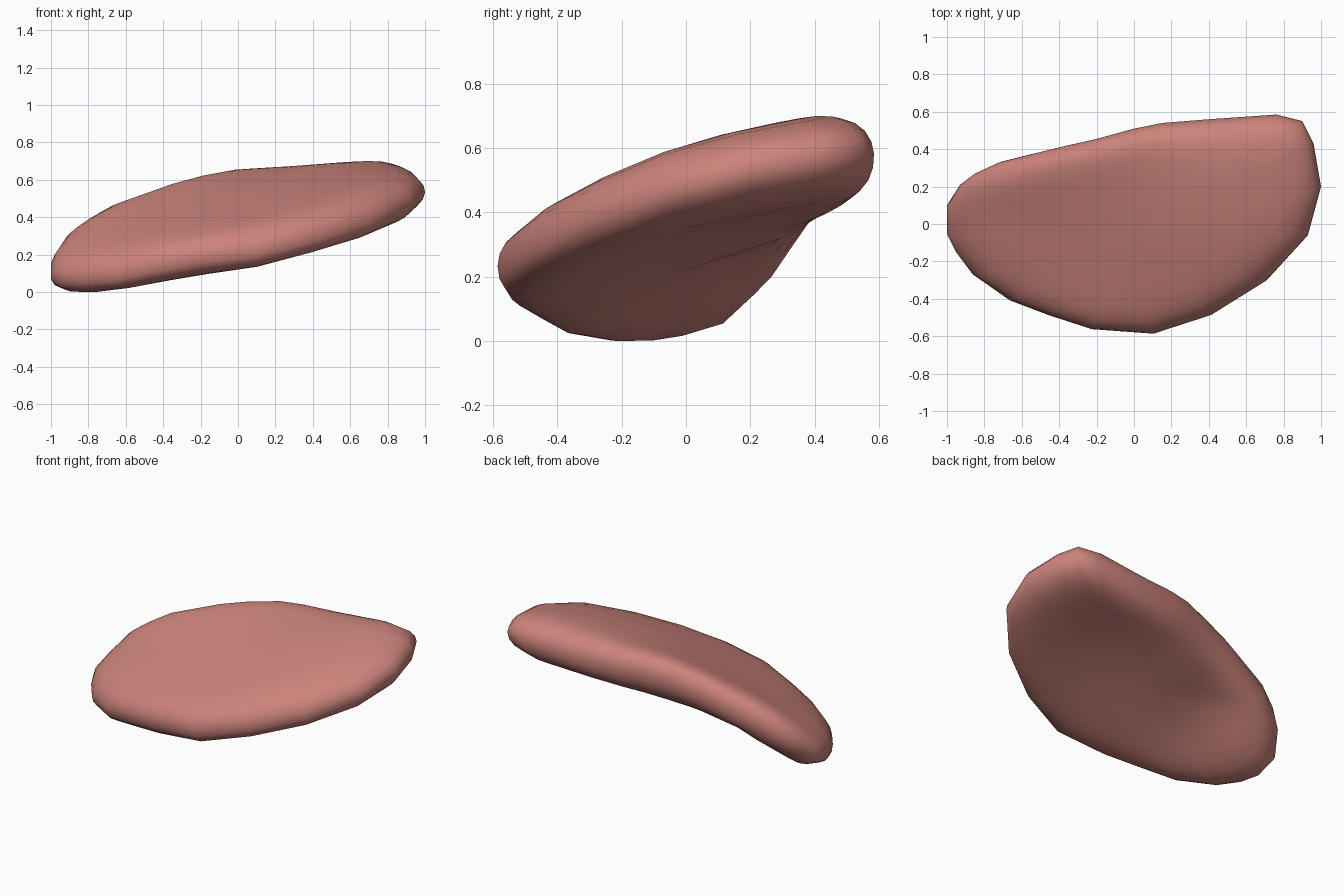
import bpy, bmesh, math
from mathutils import Vector

old = bpy.data.objects.get("Cube")
if old:
    bpy.data.objects.remove(old, do_unlink=True)

# Rim of the slab: x, y and mid-height, counter-clockwise from the left tip
RIM = [(-1, -.04, .105), (-.95, -.14, .085), (-.86, -.26, .08), (-.66, -.4, .1),
       (-.45, -.48, .145), (-.22, -.555, .19), (.11, -.58, .23), (.42, -.48, .31),
       (.71, -.3, .4), (.93, -.06, .5), (1, .2, .57), (.96, .43, .61),
       (.9, .55, .63), (.76, .585, .62), (.4, .56, .605), (.15, .54, .605),
       (0, .51, .605), (-.2, .455, .575), (-.4, .41, .52), (-.72, .33, .4),
       (-.85, .27, .32), (-.93, .21, .26), (-1, .1, .15)]
HALF = .138
LEAN = .6
RINGS = 10


def mid_height(x, y):
    """Tilted sheet drooping toward the left end."""
    return .425 + .2 * x + .36 * y - .135 * x * x - .1 * x * y - .16 * y * y


def offset(x, y, side):
    """Half-thickness vector leaning along the normal, thinner under the front."""
    slope_x = .2 - .27 * x - .1 * y
    slope_y = .36 - .1 * x - .32 * y
    half = HALF if side > 0 else -HALF * (.9 + .4 * y)
    return Vector((-LEAN * slope_x, -LEAN * slope_y, 1)) * half


def hollow(x, y):
    """Height of the scooped bend under the drooping end."""
    return .065 * math.exp(-((x + .5) ** 2 / .06 + (y - .1) ** 2 / .12))


def point(rim, reach, side):
    x, y = rim[0] * reach, rim[1] * reach
    residual = rim[2] - mid_height(rim[0], rim[1])
    swell = math.sqrt(max(0, 1 - reach ** 8))
    middle = Vector((x, y, mid_height(x, y) + residual * reach ** 3))
    if side < 0:
        middle.z += hollow(x, y) * swell
    return middle + offset(x, y, side) * swell


# Closed rings running from the top pole, round the rim, to the bottom pole
bm = bmesh.new()
loops = []
for i in range(1, 2 * RINGS):
    reach = math.sin(math.pi * i / (2 * RINGS)) ** .8
    side = 1 if i < RINGS else -1
    loops.append([bm.verts.new(point(r, reach, side)) for r in RIM])
n = len(RIM)
for a, b in zip(loops, loops[1:]):
    for j in range(n):
        k = (j + 1) % n
        bm.faces.new((a[j], b[j], b[k], a[k]))
for ring, side in ((loops[0], 1), (loops[-1], -1)):
    pole = bm.verts.new(point(RIM[0], 0, side))
    for j in range(n):
        bm.faces.new((pole, ring[j], ring[(j + 1) % n]))
bmesh.ops.recalc_face_normals(bm, faces=bm.faces)

# Rest the slab on the ground
low = min(v.co.z for v in bm.verts)
bmesh.ops.translate(bm, verts=bm.verts, vec=(0, 0, -low))

mesh = bpy.data.meshes.new("curved_slab")
bm.to_mesh(mesh)
bm.free()
slab = bpy.data.objects.new("curved_slab", mesh)
bpy.context.collection.objects.link(slab)

# Soft pink surface
pink = bpy.data.materials.new("soft_pink")
pink.use_nodes = True
colour = (.6, .23, .2, 1)
pink.diffuse_color = colour
shader = pink.node_tree.nodes["Principled BSDF"]
shader.inputs["Base Color"].default_value = colour
shader.inputs["Roughness"].default_value = .6
mesh.materials.append(pink)

for p in mesh.polygons:
    p.use_smooth = True
